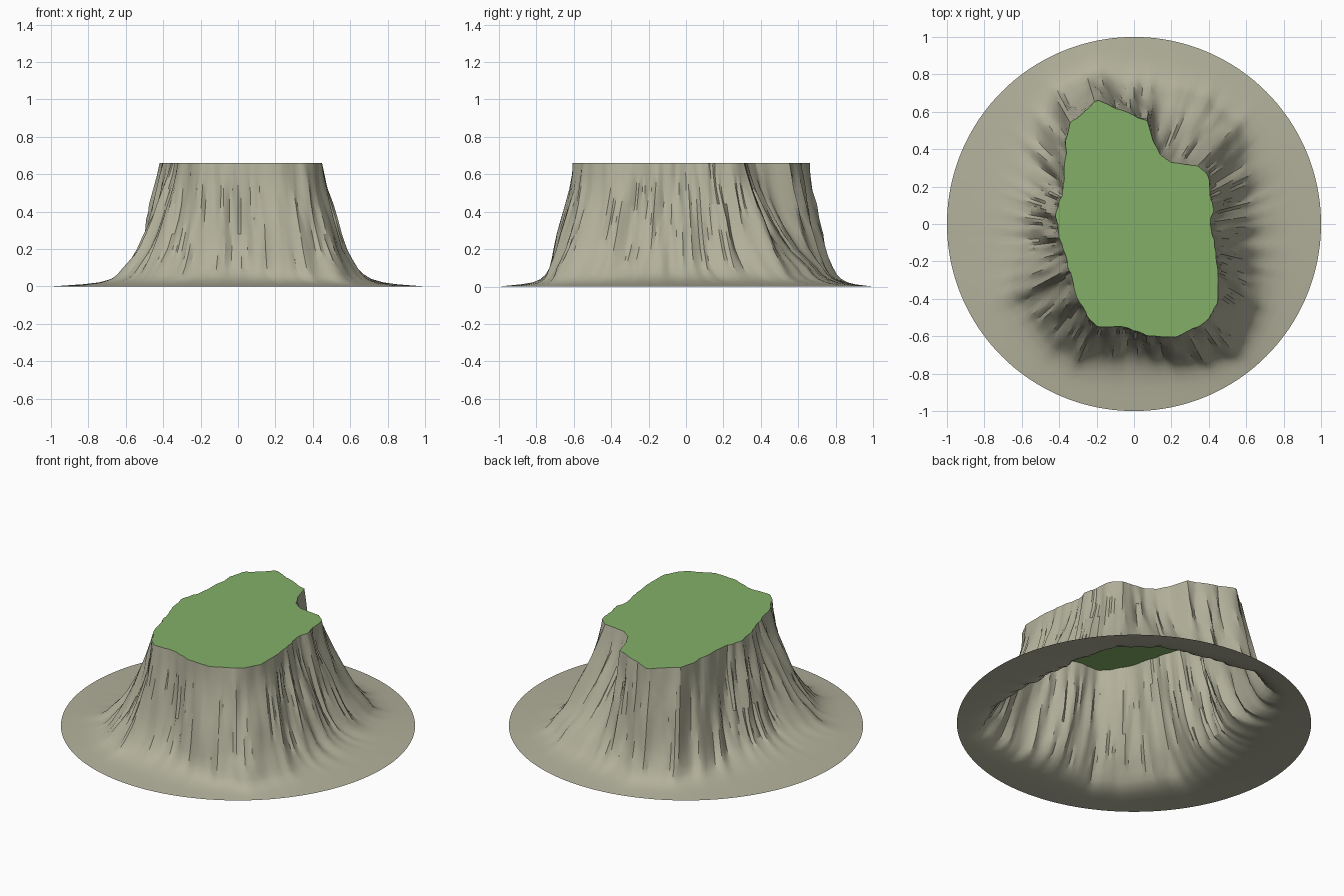
import bpy
import bmesh
import math
from mathutils import Vector, noise
from mathutils.geometry import intersect_line_line_2d

default_cube = bpy.data.objects.get("Cube")
if default_cube:
    bpy.data.objects.remove(default_cube, do_unlink=True)

COLUMNS = 216
TOP_HEIGHT = 0.66
CENTRE = Vector((0, -0.05))

# Plateau edge and cliff foot, counter-clockwise
PLATEAU = [(.41, 0), (.42, .08), (.41, .2), (.39, .27), (.34, .31), (.2, .33),
           (.14, .37), (.1, .45), (.07, .55), (0, .58), (-.1, .62), (-.2, .67),
           (-.25, .61), (-.34, .54), (-.37, .44), (-.36, .38), (-.38, .2),
           (-.42, .04), (-.4, -.06), (-.36, -.2), (-.3, -.4), (-.25, -.5),
           (-.19, -.55), (-.05, -.55), (.08, -.6), (.22, -.61), (.4, -.52),
           (.45, -.43), (.45, -.25), (.43, -.1)]
FOOT = [(.61, 0), (.6, .3), (.55, .5), (.38, .65), (.2, .7), (0, .74),
        (-.2, .8), (-.4, .68), (-.48, .5), (-.5, .3), (-.55, .1), (-.58, -.15),
        (-.62, -.35), (-.5, -.5), (-.42, -.64), (-.25, -.7), (.05, -.7),
        (.3, -.72), (.55, -.68), (.62, -.5), (.64, -.25)]

# Height, spread from plateau to foot, strength of the fluting
CLIFF = [(TOP_HEIGHT, 0, .2), (.6, .06, .5), (.52, .15, .8), (.44, .27, 1),
         (.36, .4, 1), (.28, .54, 1), (.2, .7, 1), (.15, .84, .9), (.1, 1, .8)]
# Height, spread from foot to rim, strength of the fluting
APRON = [(.065, .1, .7), (.04, .22, .5), (.022, .4, .3), (.012, .6, .1),
         (.006, .8, 0), (0, 1, 0)]


def make_material(name, colour):
    material = bpy.data.materials.new(name)
    material.use_nodes = True
    material.diffuse_color = colour
    shader = material.node_tree.nodes["Principled BSDF"]
    shader.inputs["Base Color"].default_value = colour
    shader.inputs["Roughness"].default_value = 0.9
    return material


def outline_point(outline, direction):
    """Where a ray from the centre crosses a closed outline."""
    for start, end in zip(outline, outline[1:] + outline[:1]):
        hit = intersect_line_line_2d(CENTRE, CENTRE + direction * 3,
                                     Vector(start), Vector(end))
        if hit:
            return hit
    return CENTRE + direction * 0.5


def fluting(direction, height):
    """Upright ribs and gullies that drift a little with height."""
    broad = noise.noise(Vector((*(direction * 5), height * 1.5)))
    ribs = noise.noise(Vector((*(direction * 11), height * 2 + 4)))
    fine = abs(noise.noise(Vector((*(direction * 24), height * 3 + 9))))
    return broad * 0.03 + ribs * 0.035 - fine * 0.03


def finish(mesh_builder, name, material):
    bmesh.ops.recalc_face_normals(mesh_builder, faces=mesh_builder.faces)
    mesh = bpy.data.meshes.new(name)
    mesh_builder.to_mesh(mesh)
    mesh_builder.free()
    mesh.materials.append(material)
    obj = bpy.data.objects.new(name, mesh)
    bpy.context.collection.objects.link(obj)
    bpy.ops.object.select_all(action="DESELECT")
    obj.select_set(True)
    bpy.context.view_layer.objects.active = obj
    bpy.ops.object.shade_smooth_by_angle(angle=math.radians(30))
    return obj


# Rings of points from the plateau edge down to the round rim
rings = [[] for _ in CLIFF + APRON]
for column in range(COLUMNS):
    angle = math.tau * column / COLUMNS
    direction = Vector((math.cos(angle), math.sin(angle)))
    top = outline_point(PLATEAU, direction)
    foot = outline_point(FOOT, direction)
    spans = [(top, foot, row) for row in CLIFF]
    spans += [(foot, direction, row) for row in APRON]
    for ring, (inner, outer, (height, spread, strength)) in zip(rings, spans):
        point = inner.lerp(outer, spread)
        point += direction * fluting(direction, height) * strength
        ring.append(Vector((point.x, point.y, height)))

# Cliff and apron: an open shell without a floor
rock = bmesh.new()
loops = [[rock.verts.new(point) for point in ring] for ring in rings]
for upper, lower in zip(loops, loops[1:]):
    for i in range(COLUMNS):
        j = (i + 1) % COLUMNS
        rock.faces.new((upper[i], lower[i], lower[j], upper[j]))
finish(rock, "rock_cliff", make_material("pale rock", (.45, .44, .33, 1)))

# Grass: a flat fan across the plateau edge
grass = bmesh.new()
hub = grass.verts.new((*CENTRE, TOP_HEIGHT))
edge = [grass.verts.new(point) for point in rings[0]]
for i in range(COLUMNS):
    grass.faces.new((hub, edge[i], edge[(i + 1) % COLUMNS]))
bmesh.ops.recalc_face_normals(grass, faces=grass.faces)
if hub.link_faces[0].normal.z < 0:
    bmesh.ops.reverse_faces(grass, faces=grass.faces)
finish(grass, "grass_top", make_material("meadow green", (.23, .43, .14, 1)))
